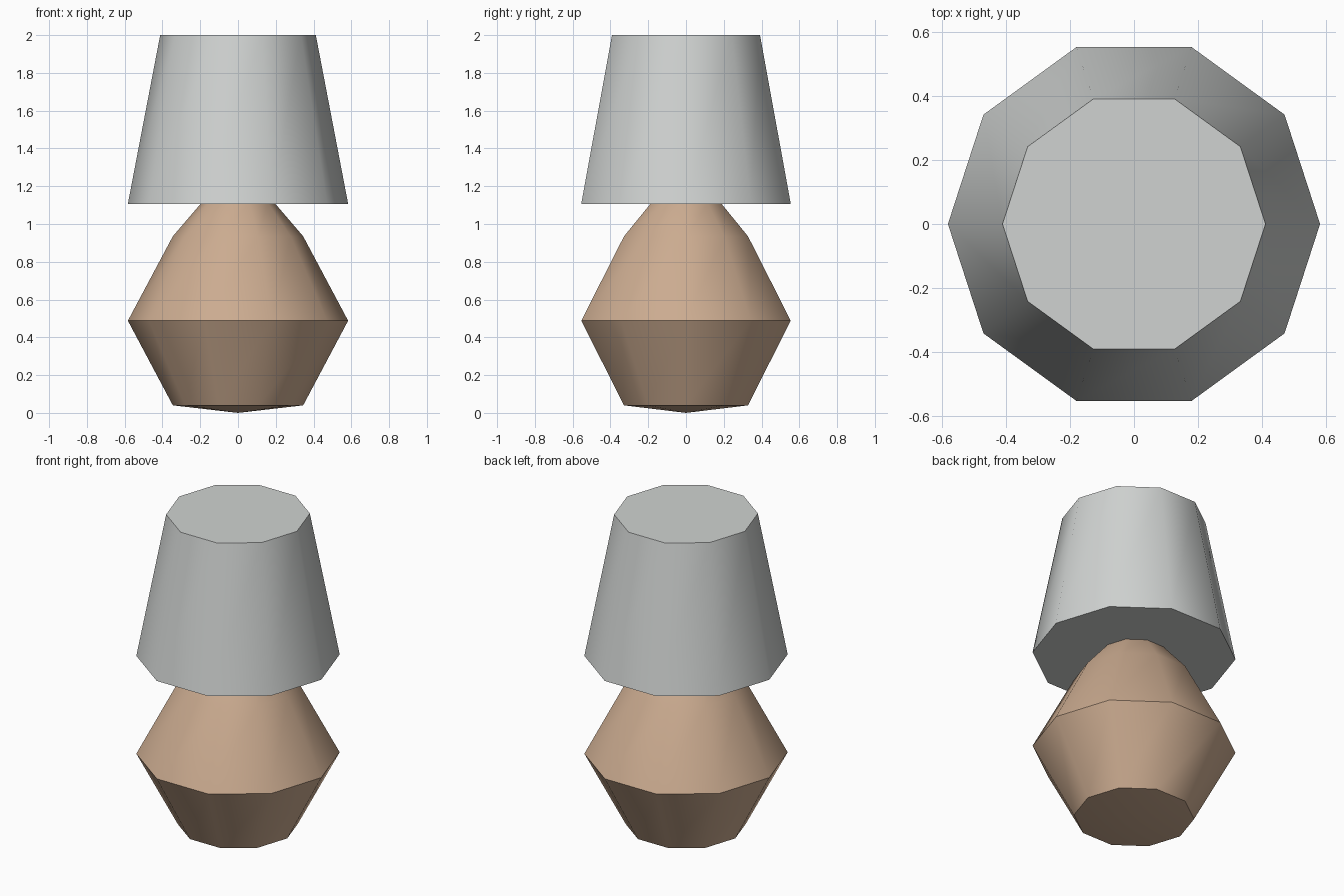
import bpy, bmesh, math

if "Cube" in bpy.data.objects:
    bpy.data.objects.remove(bpy.data.objects["Cube"])

SIDES = 10


def material(name, color):
    m = bpy.data.materials.new(name)
    m.diffuse_color = (*color, 1)
    m.use_nodes = True
    m.node_tree.nodes["Principled BSDF"].inputs["Base Color"].default_value = m.diffuse_color
    return m


def lathe(name, profile, mat):
    """Revolve (radius, z) points into a ten-sided body; radius 0 makes a tip."""
    bm = bmesh.new()
    rings = []
    for r, z in profile:
        n = SIDES if r > 0 else 1
        rings.append([bm.verts.new((r * math.cos(2 * math.pi * i / SIDES),
                                    r * math.sin(2 * math.pi * i / SIDES), z))
                      for i in range(n)])
    for a, b in zip(rings, rings[1:]):
        for i in range(SIDES):
            j = (i + 1) % SIDES
            if len(a) == 1:
                bm.faces.new((a[0], b[j], b[i]))
            else:
                bm.faces.new((a[i], a[j], b[j], b[i]))
    # flat end caps
    for ring in (rings[0], rings[-1]):
        if len(ring) > 1:
            bm.faces.new(ring)
    bmesh.ops.recalc_face_normals(bm, faces=bm.faces)
    mesh = bpy.data.meshes.new(name)
    bm.to_mesh(mesh)
    bm.free()
    mesh.materials.append(mat)
    ob = bpy.data.objects.new(name, mesh)
    bpy.context.collection.objects.link(ob)
    # smooth around the body, crisp at the rims
    bpy.ops.object.select_all(action='DESELECT')
    ob.select_set(True)
    bpy.context.view_layer.objects.active = ob
    bpy.ops.object.shade_smooth_by_angle(angle=math.radians(40))
    return ob


tan = material("tan_ceramic", (0.60, 0.41, 0.28))
grey = material("pale_grey_fabric", (0.63, 0.65, 0.64))

# Faceted base, with its neck ending just inside the shade
lathe("lamp_base", [(0, 0.005), (0.345, 0.04), (0.583, 0.488),
                    (0.345, 0.935), (0.195, 1.11)], tan)

# Closed tapered shade
lathe("lamp_shade", [(0.583, 1.107), (0.412, 2.0)], grey)

# Rest the base tip on the ground
bpy.data.objects["lamp_base"].data.vertices[0].co.z = 0
